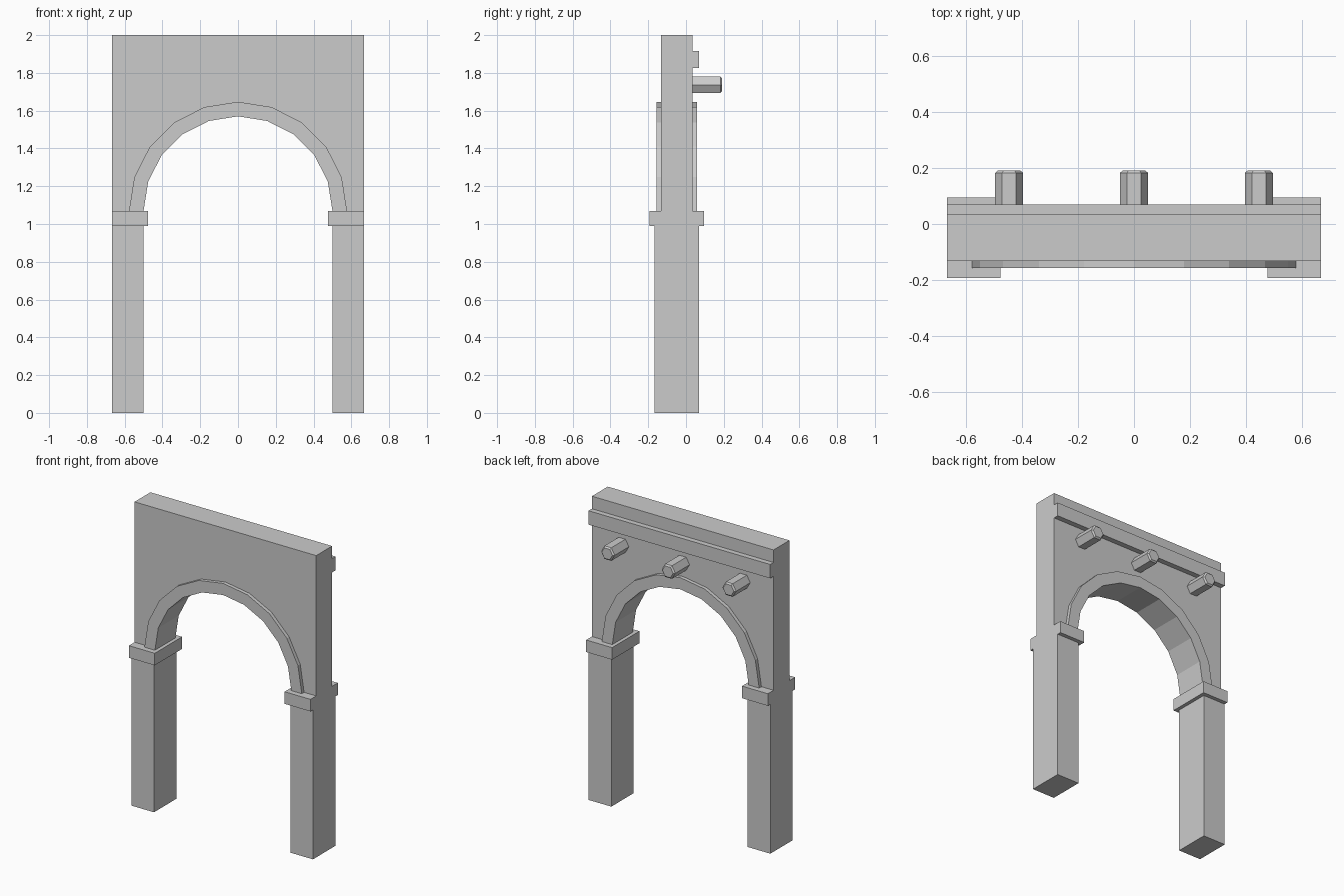
import bpy
import bmesh
from math import sin, cos, pi
from mathutils import Matrix

cube = bpy.data.objects.get("Cube")
if cube:
    bpy.data.objects.remove(cube, do_unlink=True)

stone = bpy.data.materials.new("grey stone")
stone.use_nodes = True
GREY = (0.6, 0.6, 0.6, 1)
stone.diffuse_color = GREY
stone.node_tree.nodes["Principled BSDF"].inputs["Base Color"].default_value = GREY

MID_Y = -0.049     # centre plane of the wall
HALF_W = 0.666     # half width of the gate
SPRING = 1.07      # height where the arch begins
INNER, OUTER = 0.5, 0.577
STEPS = 10


def finish(name, bm):
    bmesh.ops.recalc_face_normals(bm, faces=bm.faces)
    mesh = bpy.data.meshes.new(name)
    bm.to_mesh(mesh)
    bm.free()
    mesh.materials.append(stone)
    obj = bpy.data.objects.new(name, mesh)
    bpy.context.collection.objects.link(obj)
    return obj


def box(name, x, y, z):
    """Box from (low, high) ranges."""
    bm = bmesh.new()
    bmesh.ops.create_cube(bm, size=1)
    for v in bm.verts:
        v.co = [r[0] if c < 0 else r[1] for c, r in zip(v.co, (x, y, z))]
    return finish(name, bm)


def extrude_profile(name, points, half_depth):
    """Extrude an x-z outline along y, centred on the wall."""
    bm = bmesh.new()
    face = bm.faces.new([bm.verts.new((x, MID_Y - half_depth, z)) for x, z in points])
    out = bmesh.ops.extrude_face_region(bm, geom=[face])
    verts = [g for g in out["geom"] if isinstance(g, bmesh.types.BMVert)]
    bmesh.ops.translate(bm, verts=verts, vec=(0, 2 * half_depth, 0))
    bmesh.ops.recalc_face_normals(bm, faces=bm.faces)
    caps = [f for f in bm.faces if len(f.verts) > 4]
    bmesh.ops.triangulate(bm, faces=caps, ngon_method='EAR_CLIP')
    return finish(name, bm)


def arc(radius):
    """Half circle from right to left over the opening."""
    return [(-radius * cos(pi * i / STEPS), SPRING + radius * sin(pi * i / STEPS))
            for i in range(STEPS + 1)]


# Wall with the arched opening, and the ring standing proud of it
wall_outline = [(-HALF_W, SPRING)] + arc(OUTER) + [
    (HALF_W, SPRING), (HALF_W, 2), (-HALF_W, 2)]
extrude_profile("wall", wall_outline, 0.083)
extrude_profile("arch_ring", arc(INNER) + arc(OUTER)[::-1], 0.107)

# Pillars and their capitals
for side, s in (("left", 1), ("right", -1)):
    for part, x_in, depth, z in (("pillar", 0.5, 0.117, (0, 0.99)),
                                 ("capital", 0.476, 0.143, (0.99, SPRING))):
        x = sorted((s * x_in, s * HALF_W))
        box(f"{side}_{part}", x, (MID_Y - depth, MID_Y + depth), z)

# Ledge across the back
box("back_ledge", (-HALF_W, HALF_W), (0.033, 0.069), (1.825, 1.917))

# Hexagonal pegs with chamfered ends
for name, x in (("right", -0.445), ("middle", 0), ("left", 0.445)):
    bm = bmesh.new()
    bmesh.ops.create_cone(bm, cap_ends=True, segments=6, radius1=0.05,
                          radius2=0.05, depth=0.161,
                          matrix=Matrix.Rotation(-pi / 2, 4, 'X'))
    # Turn the corners to face sideways
    if max(v.co.x for v in bm.verts) < 0.049:
        bmesh.ops.rotate(bm, verts=bm.verts, matrix=Matrix.Rotation(pi / 6, 3, 'Y'))
    end = [e for e in bm.edges if all(v.co.y > 0 for v in e.verts)]
    bmesh.ops.bevel(bm, geom=end, offset=0.009, segments=1, affect='EDGES')
    bmesh.ops.translate(bm, verts=bm.verts, vec=(x, 0.1105, 1.737))
    finish(f"{name}_peg", bm)
